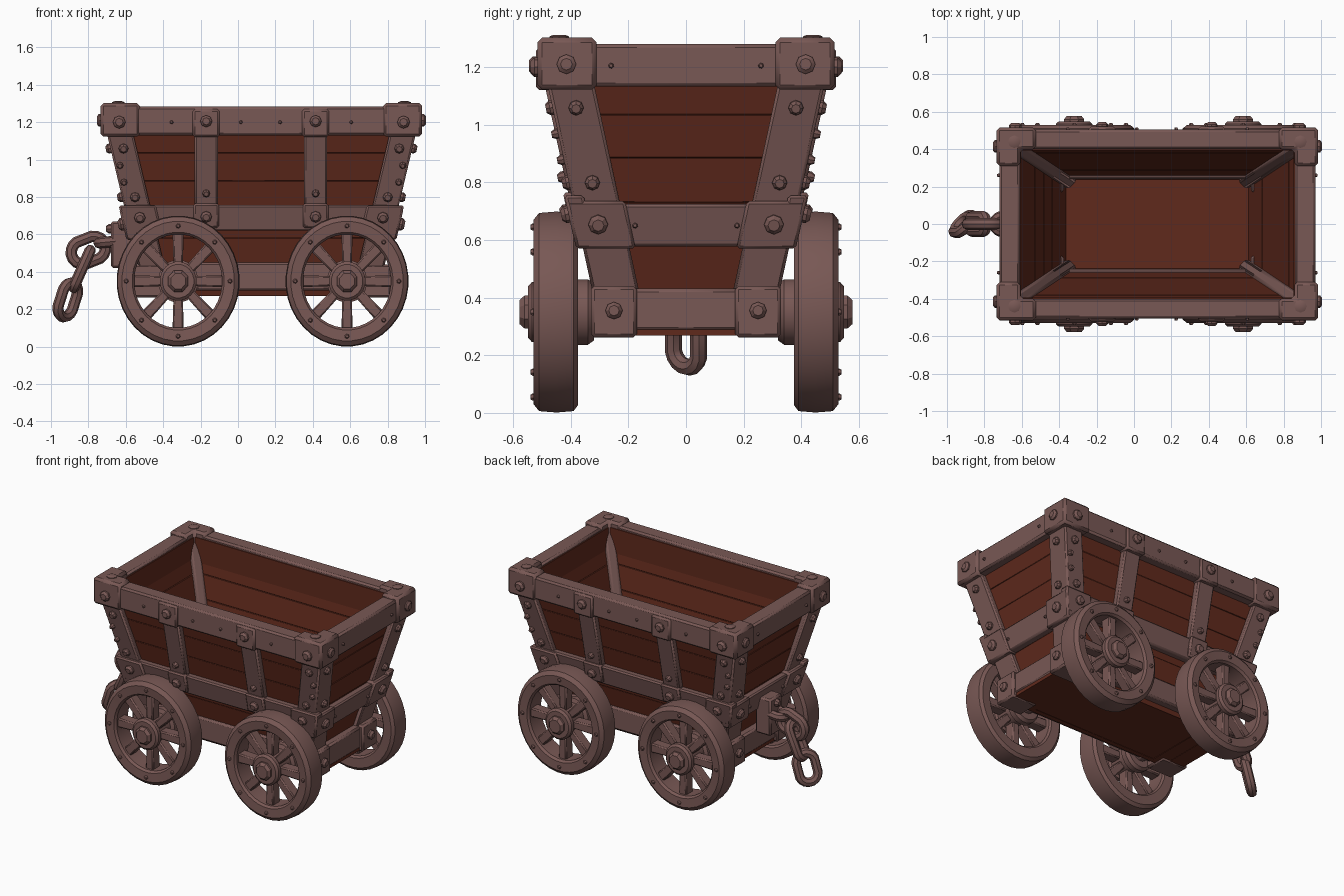
import bpy, bmesh, math, random
from mathutils import Vector

if "Cube" in bpy.data.objects:
    bpy.data.objects.remove(bpy.data.objects["Cube"])

random.seed(4)
CX = 0.125                                  # cart body centre along x


def material(name, col):
    m = bpy.data.materials.new(name)
    m.diffuse_color = (*col, 1)
    m.use_nodes = True
    m.node_tree.nodes["Principled BSDF"].inputs["Base Color"].default_value = m.diffuse_color
    return m


FRAME = material("dusty_brown_frame", (0.19, 0.098, 0.09))
WOOD = material("red_brown_planks", (0.118, 0.023, 0.012))


def finish(name, bm, mat, bevel=0.0):
    bmesh.ops.recalc_face_normals(bm, faces=bm.faces)
    me = bpy.data.meshes.new(name)
    bm.to_mesh(me)
    bm.free()
    me.materials.append(mat)
    ob = bpy.data.objects.new(name, me)
    bpy.context.collection.objects.link(ob)
    if bevel:
        b = ob.modifiers.new("worn_edges", 'BEVEL')
        b.width, b.segments, b.limit_method = bevel, 1, 'ANGLE'
    return ob


def loft(name, loops, mat, bevel=0.0, closed=False, caps=True):
    """Skin a list of equal point loops."""
    bm = bmesh.new()
    rings = [[bm.verts.new(p) for p in lp] for lp in loops]
    n, k = len(rings[0]), len(rings)
    for i in range(k if closed else k - 1):
        a, b = rings[i], rings[(i + 1) % k]
        for j in range(n):
            bm.faces.new((a[j], a[(j + 1) % n], b[(j + 1) % n], b[j]))
    if caps and not closed:
        bm.faces.new(rings[0])
        bm.faces.new(rings[-1])
    return finish(name, bm, mat, bevel)


def prism(name, pts, z0, z1, mat=FRAME, bevel=0.012):
    return loft(name, [[(CX + x, y, z) for x, y in pts] for z in (z0, z1)], mat, bevel)


def rect(x0, x1, y0, y1):
    return [(x0, y0), (x1, y0), (x1, y1), (x0, y1)]


# Tapered body: outer and inner half sizes at height z
def hx(z): return 0.62 + 0.237 * (z - 0.27)
def hy(z): return 0.29 + 0.217 * (z - 0.27)
def ihx(z): return 0.49 + 0.31 * (z - 0.35)
def ihy(z): return 0.24 + 0.205 * (z - 0.35)


def slab(name, axis, s, u0, u1, z0, z1, d0, d1, bevel=0.01):
    """Sloping plate on a body wall; u0/u1 are numbers or functions of z."""
    loops = []
    for z in (z0, z1):
        a, b = (u(z) if callable(u) else u for u in (u0, u1))
        if axis == 'y':
            loops.append([(CX + u, s * (hy(z) + d), z) for u, d in ((a, d0), (b, d0), (b, d1), (a, d1))])
        else:
            loops.append([(CX + s * (hx(z) + d), u, z) for u, d in ((a, d0), (b, d0), (b, d1), (a, d1))])
    return loft(name, loops, FRAME, bevel)


def bolt(pos, normal, r=0.03, h=0.025, sides=8):
    n = Vector(normal).normalized()
    t = n.orthogonal().normalized()
    w = n.cross(t)
    p = Vector(pos)
    loops = [[p + n * d + (t * math.cos(a) + w * math.sin(a)) * q
              for a in (2 * math.pi * i / sides for i in range(sides))]
             for q, d in ((r, -0.02), (r, h * 0.45), (r * 0.6, h))]
    return loft("bolt", loops, FRAME)


def wall_bolt(axis, s, u, z, d, r=0.026):
    if axis == 'y':
        bolt((CX + u, s * (hy(z) + d), z), (0, s, -0.2), r)
    else:
        bolt((CX + s * (hx(z) + d), u, z), (s, 0, -0.2), r)


# Plank courses forming the hollow body, plus floor
levels = [0.27, 0.58, 0.73, 0.885, 1.035, 1.2]
for z0, z1 in zip(levels, levels[1:]):
    o = -0.03 + random.uniform(-0.004, 0.004)

    def ring(fx, fy, z, d):
        return [(CX + a * (fx(z) + d), b * (fy(z) + d), z) for a, b in ((-1, -1), (1, -1), (1, 1), (-1, 1))]
    loft("plank_course", [ring(hx, hy, z0, o), ring(hx, hy, z1, o),
                          ring(ihx, ihy, z1, 0), ring(ihx, ihy, z0, 0)], WOOD, 0.003, closed=True)
prism("floor", rect(-0.56, 0.56, -0.25, 0.25), 0.272, 0.345, WOOD, 0)

# Top rim rails, faced with planks on the inside
for s in (-1, 1):
    prism("top_side_rail", rect(-0.8, 0.8, s * 0.40, s * 0.505), 1.13, 1.283)
    prism("top_end_rail", rect(s * 0.735, s * 0.845, -0.45, 0.45), 1.132, 1.28)
    prism("inner_side_lining", rect(-0.735, 0.735, s * 0.393, s * 0.41), 1.09, 1.262, WOOD, 0)
    prism("inner_end_lining", rect(s * 0.728, s * 0.745, -0.40, 0.40), 1.09, 1.262, WOOD, 0)

for sx in (-1, 1):
    for sy in (-1, 1):
        # Capping bracket on each top corner
        L = [(0.65, 0.398), (0.65, 0.515), (0.86, 0.515), (0.86, 0.31), (0.733, 0.31), (0.733, 0.398)]
        prism("top_corner_bracket", [(sx * x, sy * y) for x, y in L], 1.122, 1.302, FRAME, 0.016)
        bolt((CX + sx * 0.76, sy * 0.515, 1.2), (0, sy, 0), 0.034)
        bolt((CX + sx * 0.86, sy * 0.415, 1.21), (sx, 0, 0), 0.034, 0.02)
        bolt((CX + sx * 0.765, sy * 0.44, 1.302), (0, 0, 1), 0.034, 0.01)

        # Corner posts, angle shaped, with an inner batten
        slab("corner_post_end", 'x', sx, lambda z: sy * (hy(z) - 0.16), lambda z: sy * hy(z),
             0.40, 1.15, -0.05, 0)
        slab("corner_post_side", 'y', sy, lambda z: sx * (hx(z) - 0.14), lambda z: sx * hx(z),
             0.40, 1.15, -0.05, 0.002)
        loft("inner_corner_batten",
             [[(CX + sx * (ihx(z) + a), sy * (ihy(z) + b), z)
               for a, b in ((0.03, -0.045), (0.03, 0.03), (-0.05, 0.03), (-0.05, -0.015), (-0.02, -0.045))]
              for z in (0.34, 1.24)], FRAME, 0.006)
        for z in (0.8, 1.06):
            wall_bolt('x', sx, sy * (hy(z) - 0.08), z, 0)
            wall_bolt('y', sy, sx * (hx(z) - 0.07), z, 0)
        for z in (0.88, 0.97):
            wall_bolt('y', sy, sx * (hx(z) - 0.03), z, 0, 0.018)

        # Middle corner brackets
        slab("mid_bracket_end", 'x', sx, lambda z: sy * (hy(z) - 0.18), lambda z: sy * (hy(z) + 0.026),
             0.57, 0.735, -0.04, 0.03)
        slab("mid_bracket_side", 'y', sy, lambda z: sx * (hx(z) - 0.17), lambda z: sx * (hx(z) + 0.028),
             0.60, 0.755, -0.04, 0.027)
        wall_bolt('x', sx, sy * 0.305, 0.655, 0.03, 0.034)
        wall_bolt('y', sy, sx * 0.65, 0.69, 0.027, 0.03)

        # Bottom corner blocks
        prism("bottom_corner_block", rect(sx * 0.5, sx * 0.695, sy * 0.17, sy * 0.33), 0.262, 0.44)
        bolt((CX + sx * 0.695, sy * 0.25, 0.355), (sx, 0, 0), 0.03)

# Middle and bottom rails
for s in (-1, 1):
    slab("mid_side_rail", 'y', s, -0.68, 0.68, 0.62, 0.757, -0.04, 0.012)
    slab("mid_end_rail", 'x', s, -0.33, 0.33, 0.578, 0.725, -0.04, 0.015)
    prism("bottom_side_rail", rect(-0.6, 0.6, s * 0.24, s * 0.315), 0.30, 0.45)
    prism("bottom_end_rail", rect(s * 0.56, s * 0.675, -0.2, 0.2), 0.285, 0.432)
    prism("bottom_end_plank", rect(s * 0.56, s * 0.668, -0.18, 0.18), 0.268, 0.30, WOOD, 0)

    # Side straps with wrapped ends
    for x in (-0.295, 0.29):
        slab("side_strap", 'y', s, x - 0.062, x + 0.062, 0.70, 1.14, -0.04, 0.012)
        slab("strap_foot", 'y', s, x - 0.068, x + 0.068, 0.635, 0.765, -0.03, 0.03)
        prism("strap_head", rect(x - 0.072, x + 0.072, s * 0.43, s * 0.52), 1.12, 1.27)
        bolt((CX + x, s * 0.52, 1.205), (0, s, 0), 0.032)
        wall_bolt('y', s, x, 0.695, 0.03, 0.03)
        wall_bolt('y', s, x, 0.82, 0.012, 0.02)
    # Small nails on the rims
    for u in (-0.48, -0.11, 0.1, 0.48):
        bolt((CX + u, s * 0.505, 1.2), (0, s, 0), 0.01, 0.012, 6)
    for u in (-0.26, 0.26):
        bolt((CX + s * 0.845, u, 1.205), (s, 0, 0), 0.01, 0.012, 6)
        bolt((CX + s * (hx(0.65) + 0.015), u * 0.68, 0.65), (s, 0, 0), 0.01, 0.012, 6)

# Wheels
WZ, SQ = 0.35, 0.94                         # hub height, slight oval squash


def lathe(name, profile, cx, s, seg, bevel=0.0, closed=False):
    loops = [[(cx + SQ * r * math.cos(a), s * y, WZ + r * math.sin(a))
              for a in (2 * math.pi * (i + 0.5) / seg for i in range(seg))] for r, y in profile]
    return loft(name, loops, FRAME, bevel, closed)


for wx in (-0.32, 0.583):
    for s in (-1, 1):
        lathe("wheel_rim", [(0.25, 0.39), (0.25, 0.51), (0.262, 0.525), (0.32, 0.53), (0.345, 0.51),
                            (0.35, 0.45), (0.345, 0.39), (0.325, 0.375), (0.262, 0.378)], wx, s, 36, closed=True)
        lathe("wheel_hub", [(0.1, 0.32), (0.115, 0.34), (0.115, 0.375), (0.09, 0.385), (0.09, 0.50),
                            (0.105, 0.51), (0.105, 0.535), (0.09, 0.548)], wx, s, 20)
        lathe("hub_cap", [(0.062, 0.53), (0.062, 0.56), (0.045, 0.578)], wx, s, 8)
        lathe("axle_stub", [(0.06, 0.262), (0.06, 0.4)], wx, s, 12)
        for i in range(8):
            a = i * math.pi / 4
            c, d = math.cos(a), math.sin(a)
            loops = []
            for r, w in ((0.07, 0.026), (0.26, 0.032)):
                loops.append([(wx + SQ * (r * c - q * d), s * y, WZ + r * d + q * c)
                              for q, y in ((-w, 0.42), (w, 0.42), (w, 0.495), (-w, 0.495))])
            loft("wheel_spoke", loops, FRAME, 0.008)
            bolt((wx + SQ * 0.295 * c, s * 0.526, WZ + 0.295 * d), (0, s, 0), 0.013, 0.014, 6)

# Hitch bracket on the left end
prism("hitch_plate", rect(-0.805, -0.69, -0.065, 0.065), 0.42, 0.67)
bolt((CX - 0.805, 0, 0.63), (-1, 0, 0), 0.025)


# Chain links: round tube along a rounded oblong
def link(centre, long_axis, side_axis, length, width, r=0.03):
    u = Vector(long_axis).normalized()
    v = Vector(side_axis)
    v = (v - u * v.dot(u)).normalized()
    n = u.cross(v)
    R, half = width / 2 - r, (length - width) / 2
    loops = []
    for i in range(16):
        a = 2 * math.pi * (i + 0.5) / 16
        out = u * math.cos(a) + v * math.sin(a)
        p = Vector(centre) + out * R + u * math.copysign(half, math.cos(a))
        loops.append([p + (out * math.cos(b) + n * math.sin(b)) * r
                      for b in (2 * math.pi * k / 8 for k in range(8))])
    loft("chain_link", loops, FRAME, closed=True)


link((-0.69, 0, 0.56), (1, 0, 0.1), (0, 1, 0), 0.17, 0.14)
link((-0.80, 0, 0.515), (0.88, 0, 0.35), (-0.35, 0, 0.88), 0.25, 0.19, 0.031)
link((-0.835, 0, 0.415), (0.4, 0, 0.9), (0, 1, 0), 0.28, 0.14)
link((-0.91, 0.0, 0.25), (0.3, 0, 0.95), (0.68, 0.73, 0), 0.25, 0.18)

# Smooth the rounded parts while keeping hard edges
for ob in bpy.context.scene.objects:
    ob.select_set(True)
    bpy.context.view_layer.objects.active = ob
bpy.ops.object.shade_smooth_by_angle(angle=math.radians(30))
